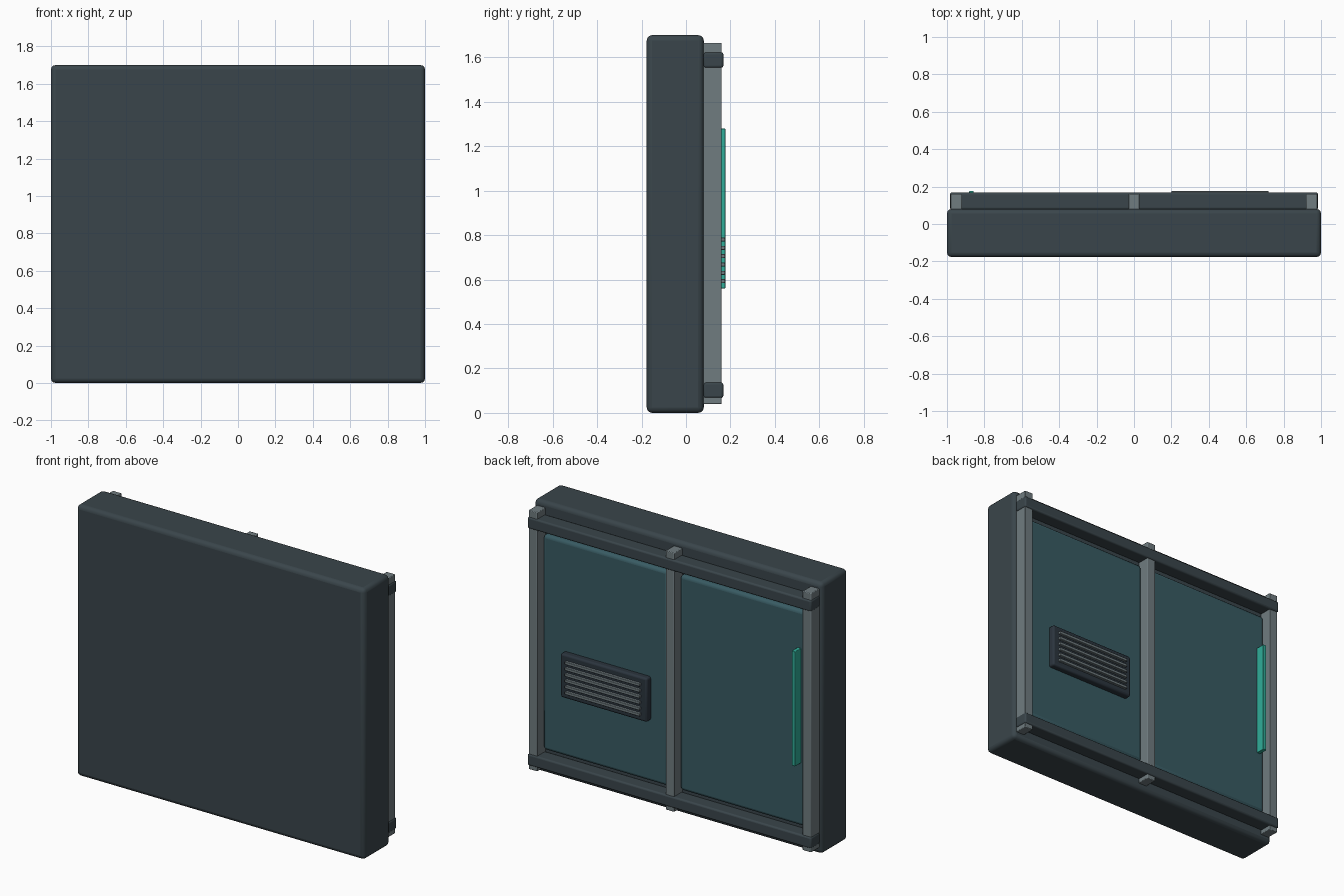
import bpy

if "Cube" in bpy.data.objects:
    bpy.data.objects.remove(bpy.data.objects["Cube"])


def material(name, rgb):
    m = bpy.data.materials.new(name)
    m.diffuse_color = (*rgb, 1)
    m.use_nodes = True
    m.node_tree.nodes["Principled BSDF"].inputs["Base Color"].default_value = m.diffuse_color
    return m


DARK = material("dark_shell", (0.042, 0.060, 0.070))
STEEL = material("steel", (0.16, 0.20, 0.215))
TEAL = material("teal_panel", (0.040, 0.105, 0.125))
NAVY = material("vent_dark", (0.024, 0.035, 0.048))
GLOW = material("light_strip", (0.03, 0.42, 0.32))


def box(name, x, y, z, mat, bevel=0.0, segments=3):
    """Box from (min, max) ranges with an optional rounded edge."""
    bpy.ops.mesh.primitive_cube_add(size=1, location=[(r[0] + r[1]) / 2 for r in (x, y, z)])
    ob = bpy.context.object
    ob.name = name
    ob.scale = [r[1] - r[0] for r in (x, y, z)]
    bpy.ops.object.transform_apply(location=False, rotation=False, scale=True)
    ob.data.materials.append(mat)
    if bevel:
        mod = ob.modifiers.new("round_edges", "BEVEL")
        mod.width = bevel
        mod.segments = segments
        bpy.ops.object.shade_smooth_by_angle()
    return ob


# Main slab
box("wall_slab", (-1, 1), (-0.177, 0.08), (0, 1.7), DARK, 0.025)

# Sliding door panels
for side, x in (("left", (-0.91, -0.04)), ("right", (0.04, 0.91))):
    box(f"{side}_panel", x, (0.06, 0.12), (0.165, 1.515), TEAL, 0.02)

# Upright posts
for name, cx in (("left", -0.95), ("middle", 0), ("right", 0.95)):
    box(f"{name}_post", (cx - 0.03, cx + 0.03), (0.07, 0.16), (0.04, 1.665), STEEL, 0.004, 2)

# Horizontal rails
for name, cz in (("bottom", 0.102), ("top", 1.588)):
    box(f"{name}_rail", (-0.985, 0.985), (0.078, 0.168), (cz - 0.035, cz + 0.035), DARK, 0.01)

# Vent frame and slats
box("vent_frame", (0.16, 0.76), (0.11, 0.16), (0.55, 0.825), NAVY, 0.012)
for i in range(6):
    cz = 0.593 + i * 0.0375
    box(f"vent_slat_{i + 1}", (0.2, 0.72), (0.155, 0.176), (cz - 0.009, cz + 0.009), STEEL, 0.003, 2)

# Light strip handle
box("light_strip", (-0.881, -0.857), (0.115, 0.177), (0.56, 1.28), GLOW, 0.003, 2)
